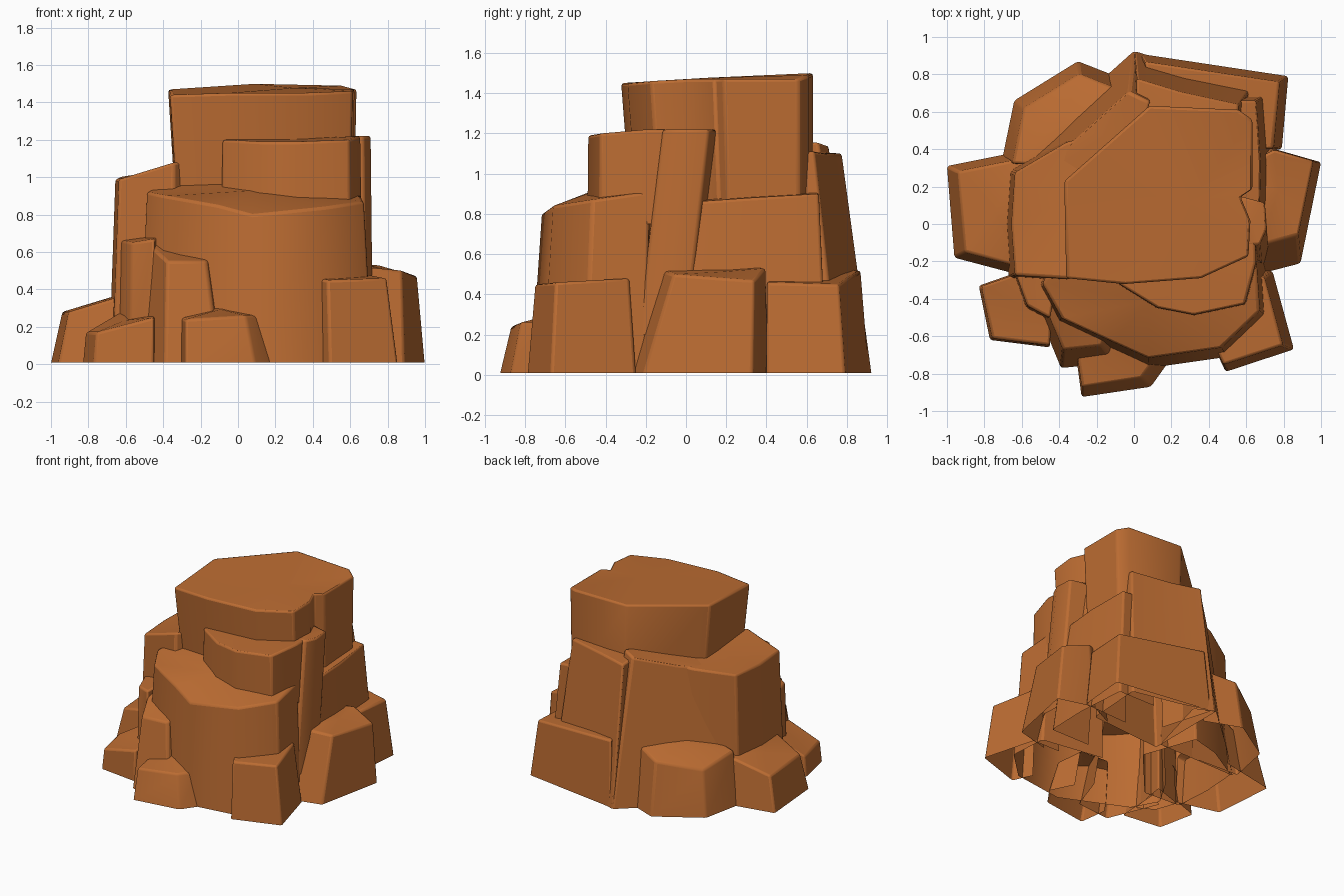
import bpy, bmesh
from mathutils import Vector

rock_mat = bpy.data.materials.new("sandstone orange")
rock_mat.diffuse_color = (0.50, 0.15, 0.032, 1)


def rock(name, plan, taper=0.9, pivot=None, z0=0.01, peak=0.0, lean=0.0):
    """Open-bottomed shell: plan is a counter-clockwise foot outline (x, y)
    with the crown height z at each corner; the crown shrinks toward pivot
    and leans along y. Walls buried toward the middle of the rock are left out."""
    n = len(plan)
    cx, cy, cz = (sum(p[i] for p in plan) / n for i in range(3))
    px, py = pivot or (cx, cy)
    bm = bmesh.new()
    foot = [bm.verts.new((x, y, z0)) for x, y, z in plan]
    crown = [bm.verts.new((px + (x - px) * taper, py + (y - py) * taper + lean, z))
             for x, y, z in plan]
    mid = bm.verts.new((px + (cx - px) * taper, py + (cy - py) * taper + lean, cz + peak))
    for i in range(n):
        j = (i + 1) % n
        a, b = Vector(plan[i][:2]), Vector(plan[j][:2])
        out = Vector((b.y - a.y, a.x - b.x)).normalized()
        if out.dot((a + b).normalized()) > -0.7:
            bm.faces.new((foot[i], foot[j], crown[j], crown[i]))
        bm.faces.new((crown[i], crown[j], mid))
    bmesh.ops.delete(bm, geom=[v for v in bm.verts if not v.link_faces], context='VERTS')
    mesh = bpy.data.meshes.new(name)
    bm.to_mesh(mesh)
    bm.free()
    mesh.materials.append(rock_mat)
    ob = bpy.data.objects.new(name, mesh)
    bpy.context.collection.objects.link(ob)
    mod = ob.modifiers.new("worn edges", 'BEVEL')
    mod.width = 0.014
    mod.segments = 2
    mod.limit_method = 'ANGLE'
    mod.angle_limit = 0.7
    bpy.context.view_layer.objects.active = ob
    ob.select_set(True)
    bpy.ops.object.shade_smooth_by_angle(angle=0.8)
    ob.select_set(False)
    return ob


# Summit tower, slightly overhanging at the front and left
rock("summit_tower", [(-0.32, -0.24, 1.44), (-0.03, -0.27, 1.45), (0.36, -0.24, 1.45),
     (0.60, -0.13, 1.46), (0.61, 0.05, 1.47), (0.56, 0.17, 1.47), (0.62, 0.21, 1.47),
     (0.62, 0.56, 1.47), (0.55, 0.61, 1.49), (0.10, 0.63, 1.50), (-0.33, 0.25, 1.47)],
     taper=1.06, pivot=(0.4, 0.6), z0=0.78, peak=0.01)

# Left shoulder and the back walls
rock("left_shoulder", [(-0.67, -0.29, 0.99), (-0.36, -0.31, 1.08), (0.0, 0.1, 1.10),
     (-0.15, 0.52, 1.07), (-0.38, 0.46, 1.04), (-0.67, 0.29, 1.00), (-0.69, 0.0, 0.99)],
     taper=0.95, pivot=(0, 0))
rock("back_left_wall", [(-0.69, 0.29, 1.00), (0.0, 0.30, 1.10), (0.15, 0.85, 1.16),
     (0.0, 0.925, 1.14), (-0.33, 0.63, 1.06)], taper=0.74, pivot=(-0.1, 0.1))
rock("back_wall", [(0.0, 0.25, 1.13), (0.62, 0.3, 1.12), (0.65, 0.76, 1.11),
     (0.28, 0.84, 1.10), (0.0, 0.925, 1.10)], taper=0.84, pivot=(0.08, 0.0))

# Front terraces
rock("front_upper_terrace", [(-0.09, -0.32, 1.20), (0.12, -0.45, 1.19), (0.32, -0.49, 1.19),
     (0.60, -0.43, 1.20), (0.66, -0.20, 1.22), (0.65, 0.05, 1.22), (-0.08, 0.05, 1.21)],
     taper=0.98, z0=0.75)
rock("front_lower_terrace", [(-0.53, -0.34, 0.92), (-0.42, -0.54, 0.90), (-0.12, -0.68, 0.85),
     (0.08, -0.77, 0.80), (0.50, -0.71, 0.84), (0.72, -0.50, 0.87), (0.70, -0.20, 0.91),
     (0.20, -0.12, 1.0), (-0.40, -0.12, 1.0)], taper=0.93, pivot=(0.05, 0), peak=0.03)
rock("front_left_step", [(-0.64, -0.28, 0.66), (-0.58, -0.45, 0.65), (-0.45, -0.52, 0.67),
     (-0.40, -0.20, 0.70)], taper=0.95, pivot=(-0.4, -0.2))
rock("front_left_buttress", [(-0.55, -0.38, 0.66), (-0.39, -0.77, 0.55), (-0.10, -0.74, 0.55),
     (0.0, -0.45, 0.60)], taper=0.72, pivot=(-0.35, -0.42))

# Right side pillar and buttress
rock("right_pillar", [(0.56, -0.25, 1.22), (0.68, -0.24, 1.22), (0.72, -0.15, 1.22),
     (0.71, 0.0, 1.22), (0.56, 0.04, 1.22)], taper=0.95, pivot=(0.5, -0.1),
     z0=0.2, lean=0.12)
rock("right_buttress", [(0.40, -0.04, 0.88), (0.74, -0.04, 0.86), (0.75, 0.3, 0.88),
     (0.72, 0.70, 0.90), (0.40, 0.70, 0.92)], taper=0.84, pivot=(0.3, 0.45))

# Boulders around the foot
rock("left_boulder", [(-1.0, 0.31, 0.28), (-0.96, -0.18, 0.28), (-0.62, -0.27, 0.37),
     (-0.55, 0.40, 0.40)], taper=0.88, pivot=(-0.5, 0.07))
rock("back_left_boulder", [(-0.71, 0.32, 0.42), (-0.3, 0.3, 0.52), (-0.02, 0.76, 0.48),
     (-0.30, 0.87, 0.42), (-0.64, 0.66, 0.36)], taper=0.87, pivot=(-0.25, 0.35), peak=0.05)
rock("front_left_boulder", [(-0.83, -0.33, 0.17), (-0.77, -0.62, 0.17), (-0.45, -0.66, 0.25),
     (-0.43, -0.30, 0.28), (-0.60, -0.25, 0.30)], taper=0.96, pivot=(-0.45, -0.4))
rock("front_boulder", [(-0.31, -0.70, 0.25), (-0.28, -0.925, 0.24), (0.09, -0.87, 0.26),
     (0.19, -0.73, 0.26), (0.10, -0.55, 0.31), (-0.2, -0.55, 0.32)],
     taper=0.87, pivot=(-0.28, -0.5), peak=0.02)
rock("front_right_boulder", [(0.42, -0.64, 0.46), (0.49, -0.79, 0.45), (0.855, -0.67, 0.46),
     (0.74, -0.25, 0.48), (0.50, -0.25, 0.47)], taper=0.87, pivot=(0.40, -0.5))
rock("right_boulder", [(0.62, -0.28, 0.52), (0.89, -0.21, 0.50), (1.0, 0.33, 0.47),
     (0.72, 0.41, 0.53), (0.50, 0.30, 0.54)], taper=0.74, pivot=(0.84, 0.36))
rock("back_right_boulder", [(0.40, 0.38, 0.48), (0.79, 0.40, 0.46), (0.825, 0.79, 0.45),
     (0.03, 0.91, 0.52), (0.15, 0.5, 0.55)], taper=0.91, pivot=(0.3, 0.45))
